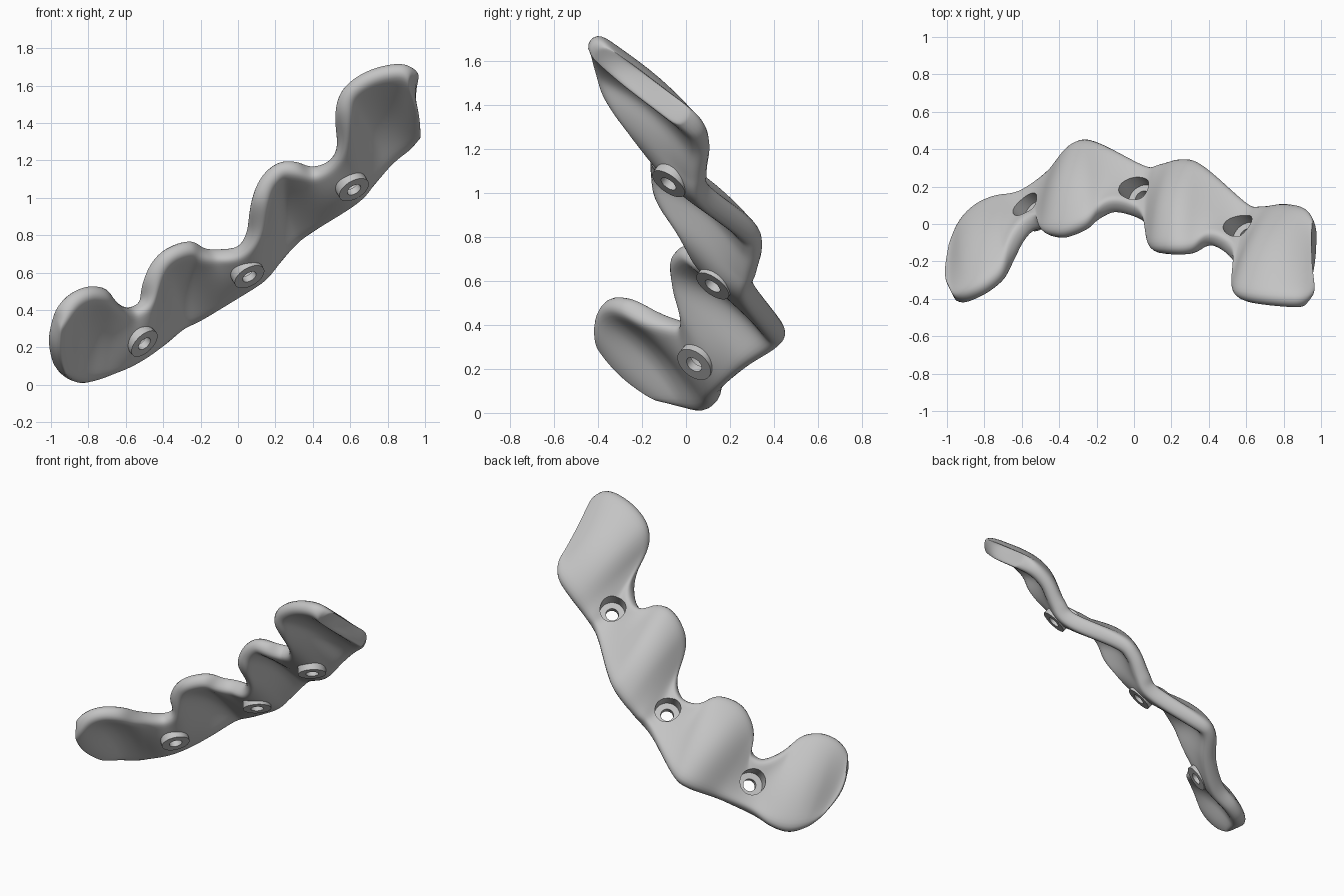
import bpy
import bmesh
import math
from mathutils import Vector

cube = bpy.data.objects.get("Cube")
if cube:
    bpy.data.objects.remove(cube, do_unlink=True)

# Scalloped front rim, from the low right end to the high left end
RIM = [
    (-.97, -.38, .34), (-.94, -.41, .4), (-.88, -.4, .47), (-.79, -.36, .51),
    (-.7, -.29, .5), (-.66, -.2, .46), (-.63, -.1, .43), (-.57, -.01, .41),
    (-.5, 0, .45), (-.47, -.05, .55), (-.43, -.07, .64), (-.36, -.07, .71),
    (-.25, -.02, .75), (-.19, .04, .72), (-.12, .09, .71), (0, .06, .72),
    (.08, -.02, .82), (.11, -.14, .97), (.15, -.16, 1.09), (.23, -.16, 1.17),
    (.32, -.15, 1.17), (.4, -.09, 1.15), (.49, -.13, 1.19), (.54, -.22, 1.28),
    (.55, -.37, 1.44), (.58, -.41, 1.57), (.7, -.43, 1.66), (.85, -.44, 1.7),
    (.92, -.43, 1.68), (.94, -.4, 1.64)]
# Wavy back edge, every fourth point lying in a valley
BACK = [
    (-.95, -.1, .07), (-.91, 0, .03), (-.84, .08, .01), (-.74, .13, .04),
    (-.6, .16, .11), (-.42, .28, .21), (-.3, .42, .3), (-.19, .42, .36),
    (.07, .3, .54), (.17, .31, .62), (.27, .33, .72), (.37, .3, .81),
    (.61, .1, .98), (.71, .08, 1.07), (.82, .09, 1.18), (.92, .07, 1.27),
    (.97, 0, 1.34)]
ROWS = 6
STATIONS = 72
LOBES = 4

metal = bpy.data.materials.new("light grey")
metal.use_nodes = True
grey = (.55, .55, .55, 1)
metal.diffuse_color = grey
metal.node_tree.nodes["Principled BSDF"].inputs["Base Color"].default_value = grey


def along(points, t):
    """Point on a smooth curve through the given points, t from start to end."""
    last = len(points) - 1
    i = min(int(t * last), last - 1)
    u = t * last - i
    a, b, c, d = (Vector(points[max(0, min(last, i + k))]) for k in (-1, 0, 1, 2))
    return b + .5 * u * (c - a + u * (2 * a - 5 * b + 4 * c - d
                                      + u * (3 * (b - c) + d - a)))


def bake(obj):
    """Apply all modifiers of an object."""
    bpy.context.view_layer.update()
    graph = bpy.context.evaluated_depsgraph_get()
    mesh = bpy.data.meshes.new_from_object(obj.evaluated_get(graph))
    obj.modifiers.clear()
    obj.data = mesh
    bpy.context.view_layer.update()


def rod(name, start, end, radius):
    """Cylinder between two points."""
    axis = end - start
    bpy.ops.mesh.primitive_cylinder_add(
        vertices=40, radius=radius, depth=axis.length,
        location=(start + end) / 2, rotation=axis.to_track_quat('Z', 'Y').to_euler())
    obj = bpy.context.object
    obj.name = name
    obj.hide_render = True
    return obj


def combine(obj, tool, operation):
    """Boolean a tool into an object and discard the tool."""
    mod = obj.modifiers.new(operation, 'BOOLEAN')
    mod.operation = operation
    mod.object = tool
    mod.solver = 'EXACT'
    bake(obj)
    bpy.data.objects.remove(tool, do_unlink=True)


# Sheet lofted between the two edges: lobes bulge up and back, valleys sink
outward = Vector((-.4, .6, .7))
end_bow = Vector((-.03, -.04, -.01))
bm = bmesh.new()
grid = []
for i in range(STATIONS + 1):
    s = i / STATIONS
    rim, back = along(RIM, s), along(BACK, s)
    swell = .015 - .04 * math.cos(2 * math.pi * LOBES * s)
    swell *= min(1, 12 * s, 12 * (1 - s))
    lift = outward * swell + end_bow * (1 - s) ** 20
    row = []
    for j in range(ROWS + 1):
        t = j / ROWS
        row.append(bm.verts.new(back.lerp(rim, t) + lift * math.sin(math.pi * t)))
    grid.append(row)
for a, b in zip(grid, grid[1:]):
    for j in range(ROWS):
        bm.faces.new((a[j], b[j], b[j + 1], a[j + 1]))
mesh = bpy.data.meshes.new("plate")
bm.to_mesh(mesh)
bm.free()
plate = bpy.data.objects.new("scalloped_plate", mesh)
bpy.context.collection.objects.link(plate)

# Even thickness with rounded edges
solid = plate.modifiers.new("thickness", 'SOLIDIFY')
solid.thickness = .105
solid.offset = 0
subdivide = plate.modifiers.new("smooth", 'SUBSURF')
subdivide.levels = subdivide.render_levels = 2
bake(plate)
bm = bmesh.new()
bm.from_mesh(plate.data)
bmesh.ops.recalc_face_normals(bm, faces=bm.faces)
bm.to_mesh(plate.data)
bm.free()
bpy.context.view_layer.update()

# Screw seats in the valleys: inner boss, wide recess, through hole
SEATS = [((-.54, .07, .26), (-.6, .5, .6)),
         ((.03, .16, .63), (-.42, .52, .7)),
         ((.58, -.03, 1.11), (-.42, .52, .7))]
for centre, direction in SEATS:
    n = Vector(direction).normalized()
    centre = Vector(centre)
    hit, point, _, _ = plate.ray_cast(centre + n * .25, -n)
    if not hit:
        point = centre + n * .04
    combine(plate, rod("boss", point - n * .125, point - n * .05, .088), 'UNION')
    combine(plate, rod("recess", point - n * .085, point + n * .12, .08), 'DIFFERENCE')
    combine(plate, rod("hole", point - n * .2, point + n * .1, .04), 'DIFFERENCE')

plate.data.materials.clear()
plate.data.materials.append(metal)
for face in plate.data.polygons:
    face.material_index = 0
bpy.ops.object.select_all(action='DESELECT')
plate.select_set(True)
bpy.context.view_layer.objects.active = plate
bpy.ops.object.shade_smooth_by_angle(angle=math.radians(40))
